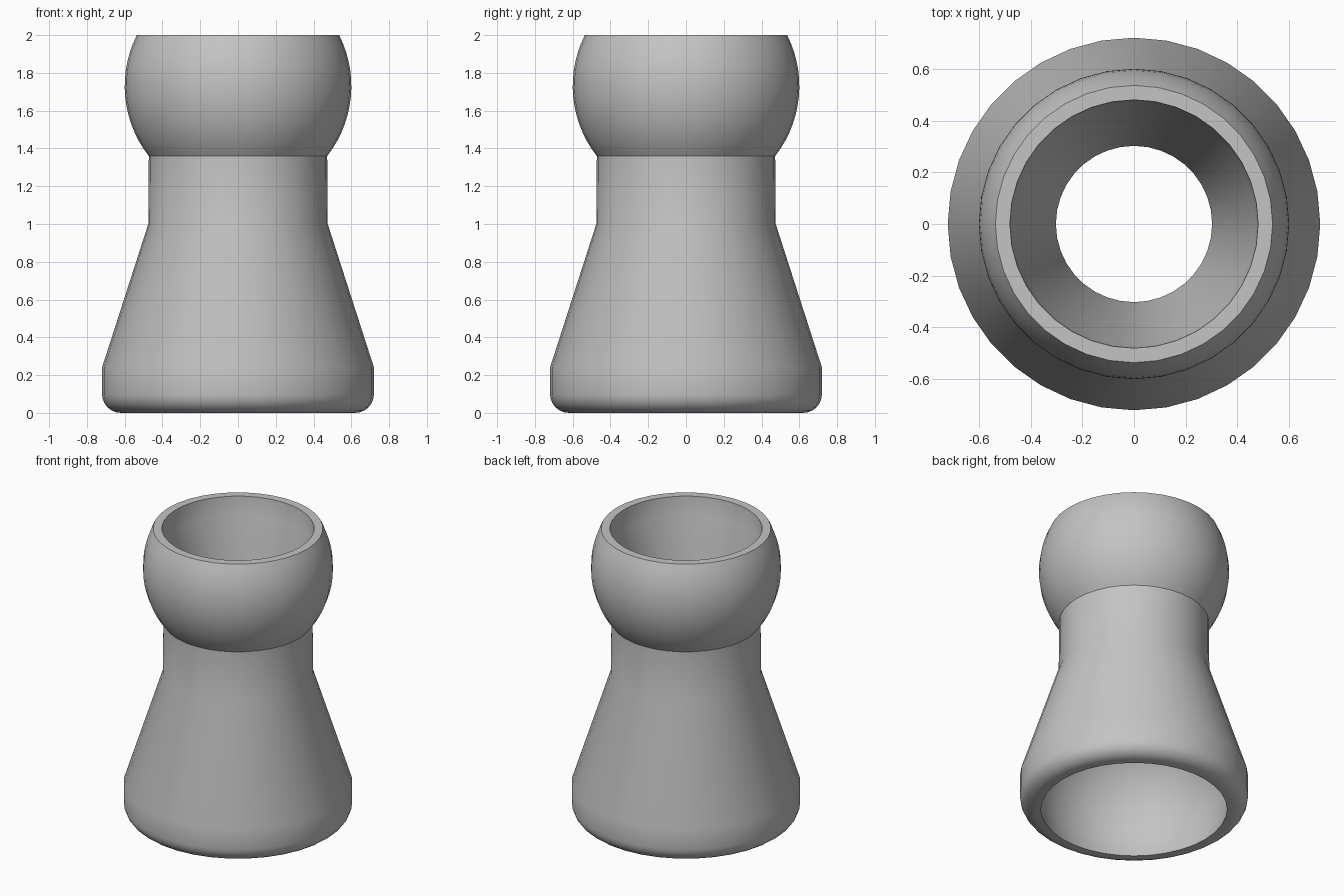
import bpy, bmesh, math

if "Cube" in bpy.data.objects:
    bpy.data.objects.remove(bpy.data.objects["Cube"])

SIDES = 36


def arc(radius, centre_z, z0, z1, steps):
    """Points (r, z) on a sphere outline between two heights."""
    a0 = math.asin((z0 - centre_z) / radius)
    a1 = math.asin((z1 - centre_z) / radius)
    pts = []
    for i in range(steps + 1):
        a = a0 + (a1 - a0) * i / steps
        pts.append((radius * math.cos(a), centre_z + radius * math.sin(a)))
    return pts


# Rounded foot
foot = [(0.62 + 0.10 * math.sin(a), 0.10 - 0.10 * math.cos(a))
        for a in (math.pi / 2 * i / 6 for i in range(7))]

# Flared skirt, straight neck and ball
skirt = [(0.72, 0.24), (0.475, 1.0)]
ball = arc(0.60, 1.73, 1.36, 2.0, 14)

# Funnel mouth, narrow bore and round socket underneath
mouth = [(0.48, 2.0), (0.47, 1.87), (0.302, 1.32)]
socket = arc(0.62, 0.20, 0.741, 0.0, 14)

profile = foot + skirt + ball + mouth + socket

# Revolve the closed profile around z
bm = bmesh.new()
rings = []
for r, z in profile:
    rings.append([bm.verts.new((r * math.cos(2 * math.pi * i / SIDES),
                                r * math.sin(2 * math.pi * i / SIDES), z))
                  for i in range(SIDES)])
for k, ring in enumerate(rings):
    nxt = rings[(k + 1) % len(rings)]
    for i in range(SIDES):
        j = (i + 1) % SIDES
        bm.faces.new((ring[i], ring[j], nxt[j], nxt[i]))
bmesh.ops.recalc_face_normals(bm, faces=bm.faces)

mesh = bpy.data.meshes.new("hose_segment")
bm.to_mesh(mesh)
bm.free()
obj = bpy.data.objects.new("hose_segment", mesh)
bpy.context.collection.objects.link(obj)

# Plain grey plastic
mat = bpy.data.materials.new("light_grey")
mat.diffuse_color = (0.55, 0.55, 0.55, 1)
mat.use_nodes = True
mat.node_tree.nodes["Principled BSDF"].inputs["Base Color"].default_value = mat.diffuse_color
mesh.materials.append(mat)

bpy.context.view_layer.objects.active = obj
obj.select_set(True)
bpy.ops.object.shade_smooth_by_angle(angle=math.radians(30))
